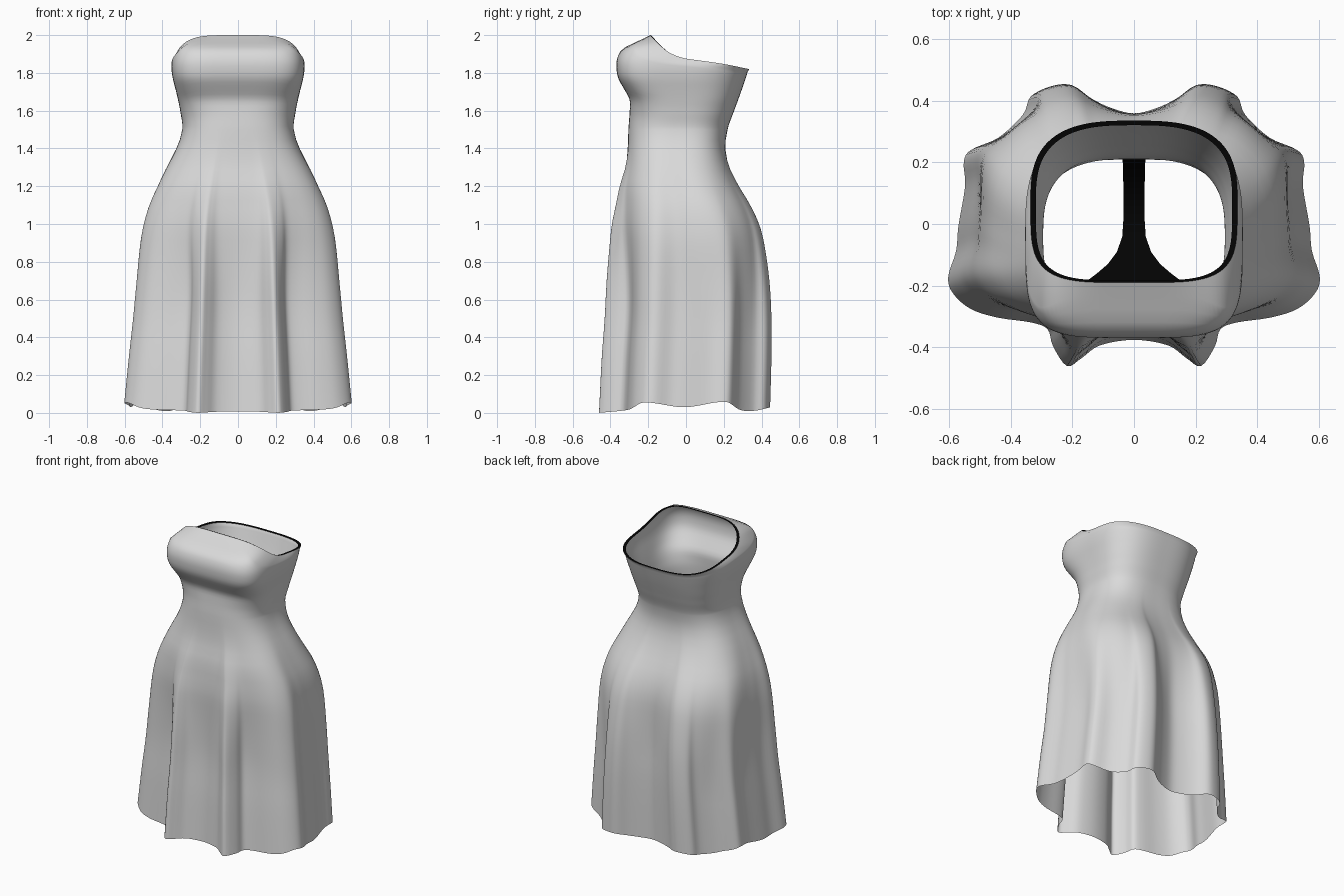
import bpy
import math

if "Cube" in bpy.data.objects:
    bpy.data.objects.remove(bpy.data.objects["Cube"])


def material(name, value):
    m = bpy.data.materials.new(name)
    m.diffuse_color = (value, value, value, 1)
    m.use_nodes = True
    m.node_tree.nodes["Principled BSDF"].inputs["Base Color"].default_value = m.diffuse_color
    return m


GREY = material("grey cloth", 0.7)
BLACK = material("black lining", 0.001)

# Silhouette by height: z, half width, front y, back y
PROFILE = [
    (0.0, .607, -.46, .442), (0.3, .577, -.445, .45), (0.5, .555, -.43, .45),
    (0.7, .537, -.42, .44), (0.9, .52, -.405, .415), (1.0, .503, -.395, .39),
    (1.1, .475, -.375, .345), (1.2, .43, -.355, .285), (1.3, .38, -.325, .235),
    (1.4, .327, -.31, .21), (1.5, .295, -.305, .22), (1.6, .306, -.298, .255),
    (1.66, .318, -.299, .277), (1.71, .33, -.325, .295), (1.77, .345, -.358, .315),
    (1.82, .352, -.368, .33), (1.87, .35, -.366, .335), (1.92, .338, -.343, .335),
    (1.945, .336, -.305, .335), (1.965, .335, -.26, .335), (2.0, .335, -.19, .335)]

# Right half of the folded hem outline, from back centre to front centre
HEM = [(0, .36), (.08, .378), (.15, .41), (.215, .453), (.275, .453), (.335, .425),
       (.36, .365), (.44, .29), (.53, .25), (.555, .21), (.55, .13), (.57, 0),
       (.578, -.08), (.605, -.165), (.59, -.22), (.53, -.27), (.44, -.298),
       (.335, -.313), (.28, -.335), (.262, -.39), (.217, -.455), (.17, -.43),
       (.11, -.388), (0, -.37)]

# Edge heights as a function of y
HEM_Z = [(-.46, 0), (-.33, .012), (-.29, .02), (-.22, .055), (0, .03),
         (.22, .058), (.3, .015), (.38, .012), (.46, .03)]
RIM_Z = [(-.19, 2.0), (-.15, 1.958), (-.1, 1.915), (-.05, 1.89), (0, 1.876),
         (.1, 1.862), (.2, 1.847), (.335, 1.82)]


def curve(table, t):
    """Smooth interpolation of table rows (t, values...)."""
    t = min(max(t, table[0][0]), table[-1][0])
    k = next(i for i in range(len(table) - 1) if t <= table[i + 1][0])
    a, b = table[k], table[k + 1]
    p, n = table[max(k - 1, 0)], table[min(k + 2, len(table) - 1)]
    h = b[0] - a[0]
    u = (t - a[0]) / h
    out = []
    for c in range(1, len(a)):
        ma = (b[c] - p[c]) / (b[0] - p[0]) * h
        mb = (n[c] - a[c]) / (n[0] - a[0]) * h
        out.append((2*u**3 - 3*u**2 + 1) * a[c] + (u**3 - 2*u**2 + u) * ma
                   + (3*u**2 - 2*u**3) * b[c] + (u**3 - u**2) * mb)
    return out


def smoothstep(t):
    t = min(max(t, 0), 1)
    return t * t * (3 - 2 * t)


def closed_spline(pts, steps):
    n, out = len(pts), []
    for i in range(n):
        p = [pts[(i + k) % n] for k in (-1, 0, 1, 2)]
        for s in range(steps):
            u = s / steps
            out.append(tuple(
                0.5 * (2*p[1][c] + (p[2][c] - p[0][c]) * u
                       + (2*p[0][c] - 5*p[1][c] + 4*p[2][c] - p[3][c]) * u*u
                       + (3*p[1][c] - p[0][c] - 3*p[2][c] + p[3][c]) * u**3)
                for c in (0, 1)))
    return out


def rounded(d, w, front, back, n_front, n_back):
    """Point of a rounded square in direction d, squarer for larger n."""
    n = n_front if d[1] < 0 else n_back
    r = (abs(d[0])**n + abs(d[1])**n) ** (-1 / n)
    return w * r * d[0], (front + back) / 2 + (back - front) / 2 * r * d[1]


def section(d, z):
    """Body outline at z, blending into the folded outline lower down."""
    w, front, back = curve(PROFILE, z)
    x, y = rounded(d, w, front, back, 2.8 + 1.7 * smoothstep((z - 1.55) / 0.25), 2.8)
    # Creases between back and sides open lower than the other folds
    late = smoothstep((abs(d[0]) - .45) / .2) * smoothstep(d[1] / .4)
    t = smoothstep((1.5 - .2 * late - z) / 0.95)
    fx, fy = w * d[0], (front + back) / 2 + (back - front) / 2 * d[1]
    return x + (fx - x) * t, y + (fy - y) * t, z


def add_mesh(name, verts, faces, mat):
    me = bpy.data.meshes.new(name)
    me.from_pydata(verts, [], faces)
    me.materials.append(mat)
    ob = bpy.data.objects.new(name, me)
    bpy.context.collection.objects.link(ob)
    me.polygons.foreach_set("use_smooth", [True] * len(me.polygons))
    me.update()
    return ob


def loft(name, rings, mat, closed=True):
    n = len(rings[0])
    faces = [(r*n + c, (r+1)*n + c, (r+1)*n + (c+1) % n, r*n + (c+1) % n)
             for r in range(len(rings) - 1) for c in range(n if closed else n - 1)]
    return add_mesh(name, [v for ring in rings for v in ring], faces, mat)


outline = closed_spline(HEM + [(-x, y) for x, y in HEM[-2:0:-1]], 4)
dirs = [(x / .605, y / .455) for x, y in outline]
hem_z = [curve(HEM_Z, y)[0] for x, y in outline]

# Skirt and bodice as one continuous cloth
WAIST, SKIRT_ROWS, BODICE_ROWS = 1.5, 28, 24
rim = []
for d in dirs:
    x, y = rounded(d, .335, -.19, .335, 4.2, 2.9)
    rim.append((x, y, curve(RIM_Z, y)[0]))
rings = [[section(d, h + (WAIST - h) * r / SKIRT_ROWS) for d, h in zip(dirs, hem_z)]
         for r in range(SKIRT_ROWS)]
rings += [[section(d, WAIST + (p[2] - WAIST) * r / BODICE_ROWS) for d, p in zip(dirs, rim)]
          for r in range(BODICE_ROWS)]
rings.append(rim)
loft("dress", rings, GREY)

# Thin dark lining turned in around the neckline
inner = []
for d, (x, y, z) in zip(dirs, rim):
    ix, iy = rounded(d, .318, -.183, .320, 4.2, 2.9)
    inner.append((ix, iy, z - 0.002))
loft("neckline_lining", [rim, inner], BLACK)

# Narrow dark undergarment panel inside the skirt: y, z, half width
PANEL = [(-.30, 1.2, .25), (-.24, 1.08, .205), (-.19, 1.02, .16), (-.16, .99, .12),
         (-.13, .965, .085), (-.09, .94, .055), (-.04, .925, .038), (.02, .92, .034),
         (.1, .95, .034), (.19, 1.03, .036), (.23, 1.15, .038), (.21, 1.28, .04)]
loft("under_panel", [[(hw * s, y, z) for s in (-1, -.5, 0, .5, 1)]
                     for y, z, hw in PANEL], BLACK, closed=False)
